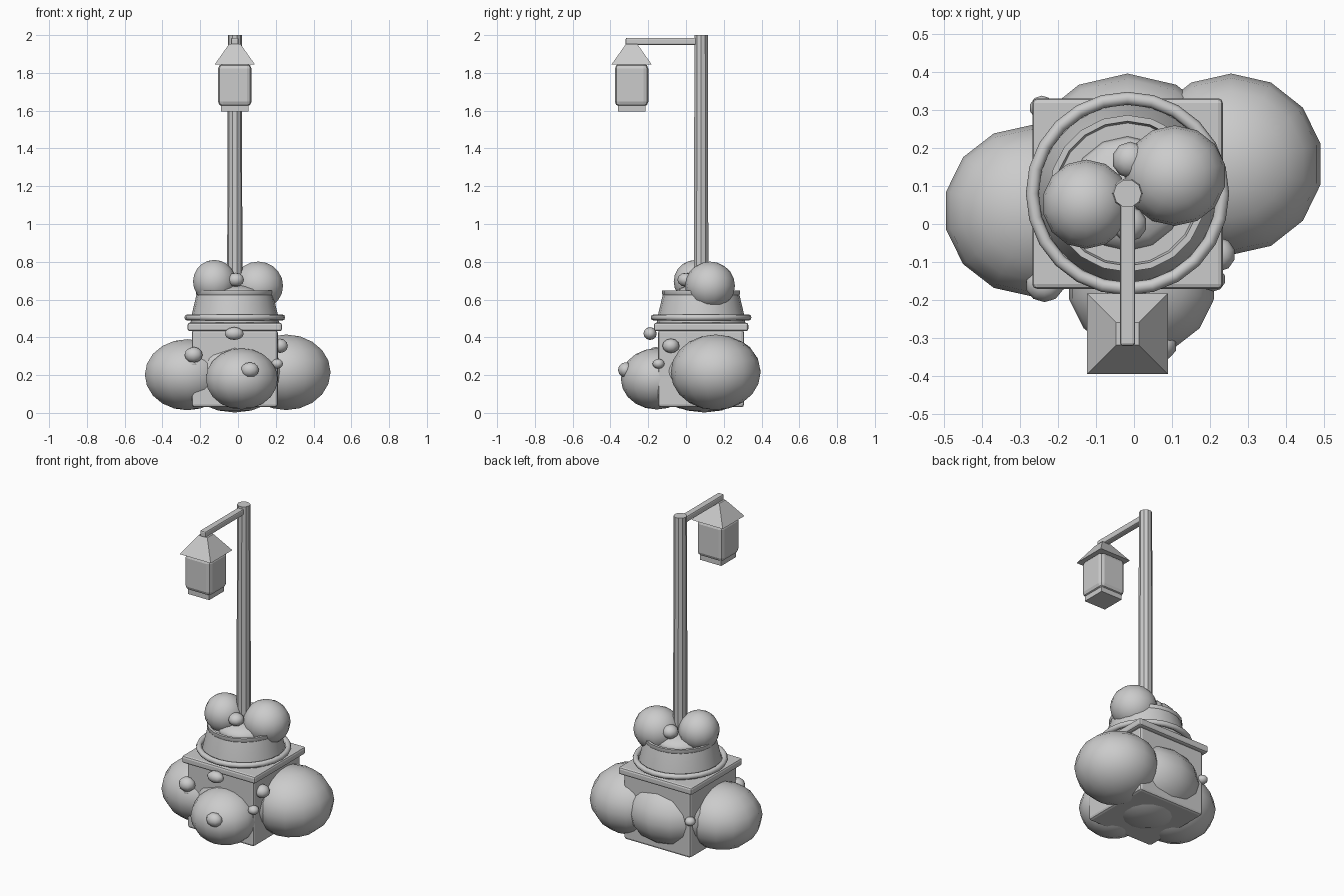
import bpy, bmesh, math
from mathutils import Matrix, Vector

if "Cube" in bpy.data.objects:
    bpy.data.objects.remove(bpy.data.objects["Cube"])

CX, CY = -0.017, 0.08      # planter and pole axis
LY = -0.288                # lantern centre in y


def finish(name, bm, loc=(0, 0, 0), smooth=None, bevel=0):
    bmesh.ops.recalc_face_normals(bm, faces=bm.faces)
    mesh = bpy.data.meshes.new(name)
    bm.to_mesh(mesh)
    bm.free()
    ob = bpy.data.objects.new(name, mesh)
    bpy.context.collection.objects.link(ob)
    ob.location = loc
    if bevel:
        m = ob.modifiers.new("bevel", 'BEVEL')
        m.width, m.segments = bevel, 2
    if smooth:
        bpy.ops.object.select_all(action='DESELECT')
        ob.select_set(True)
        bpy.context.view_layer.objects.active = ob
        bpy.ops.object.shade_smooth_by_angle(angle=math.radians(smooth))
    return ob


def box(name, loc, size, bevel=0):
    bm = bmesh.new()
    bmesh.ops.create_cube(bm, size=1, matrix=Matrix.Diagonal((*size, 1)))
    return finish(name, bm, loc, bevel=bevel)


def blob(name, loc, radii, segs=14, rings=10):
    bm = bmesh.new()
    bmesh.ops.create_uvsphere(bm, u_segments=segs, v_segments=rings, radius=1)
    bmesh.ops.scale(bm, vec=radii, verts=bm.verts)
    return finish(name, bm, loc, smooth=60)


def lathe(name, profile, segs, loc, smooth=35):
    bm = bmesh.new()
    vs = [bm.verts.new((r, 0, z)) for r, z in profile]
    es = [bm.edges.new(p) for p in zip(vs, vs[1:])]
    bmesh.ops.spin(bm, geom=vs + es, cent=(0, 0, 0), axis=(0, 0, 1),
                   angle=2 * math.pi, steps=segs)
    bmesh.ops.remove_doubles(bm, verts=bm.verts, dist=1e-4)
    return finish(name, bm, loc, smooth=smooth)


# square planter with its top slab
box("planter_box", (CX, CY, 0.235), (0.455, 0.455, 0.41), 0.015)
box("planter_slab", (CX, CY, 0.455), (0.50, 0.50, 0.045), 0.012)

# round collar and tapered pot
ring = [(0.25 + 0.017 * math.cos(a * math.pi / 4), 0.017 * math.sin(a * math.pi / 4))
        for a in range(9)]
lathe("collar_ring", ring, 24, (CX, CY, 0.505), 60)
lathe("pot", [(0, 0.47), (0.235, 0.47), (0.228, 0.52), (0.203, 0.625), (0.206, 0.63),
              (0.206, 0.648), (0.19, 0.648), (0.185, 0.62), (0, 0.62)], 20, (CX, CY, 0))
blob("soil_mound", (CX, CY, 0.62), (0.15, 0.15, 0.06))

# large bushes around the planter
for name, loc, radii in (
        ("core_bush", (CX, 0.097, 0.22), (0.295, 0.298, 0.218)),
        ("right_bush", (0.255, 0.157, 0.215), (0.241, 0.238, 0.20)),
        ("left_bush", (-0.268, 0.035, 0.202), (0.231, 0.225, 0.188)),
        ("front_bush", (0.02, -0.155, 0.18), (0.195, 0.19, 0.162)),
        ("top_bush_left", (-0.125, 0.052, 0.695), (0.116, 0.117, 0.115)),
        ("top_bush_right", (0.107, 0.127, 0.673), (0.135, 0.132, 0.128))):
    blob(name, loc, radii)

# small blossoms
for i, (loc, radii) in enumerate((
        ((-0.02, -0.19, 0.42), (0.053, 0.035, 0.034)),
        ((-0.235, -0.16, 0.307), (0.05, 0.045, 0.042)),
        ((0.063, -0.32, 0.228), (0.05, 0.04, 0.04)),
        ((0.222, -0.08, 0.355), (0.044, 0.045, 0.038)),
        ((-0.012, 0.0, 0.705), (0.046, 0.046, 0.037)),
        ((-0.01, 0.168, 0.70), (0.048, 0.048, 0.04)))):
    blob("blossom_%d" % i, loc, radii, 10, 6)

# studs on the four planter corners
for sx in (-1, 1):
    for sy in (-1, 1):
        blob("corner_stud", (CX + sx * 0.225, CY + sy * 0.225, 0.26),
             (0.032, 0.032, 0.026), 10, 6)

# pole
lathe("pole", [(0, 0.55), (0.041, 0.55), (0.037, 2.0), (0, 2.0)], 10, (CX, CY, 0))

# bracket arm
box("bracket_arm", (CX, -0.125, 1.967), (0.04, 0.39, 0.038), 0.008)

# lantern
box("lantern_body", (CX, LY, 1.735), (0.177, 0.177, 0.225), 0.025)
box("lantern_base", (CX, LY, 1.612), (0.146, 0.146, 0.032))
bm = bmesh.new()
bmesh.ops.create_cone(bm, cap_ends=True, segments=4, radius1=0.106 * math.sqrt(2),
                      radius2=0.03 * math.sqrt(2), depth=0.108,
                      matrix=Matrix.Rotation(math.pi / 4, 4, 'Z'))
finish("lantern_roof", bm, (CX, LY, 1.899))
